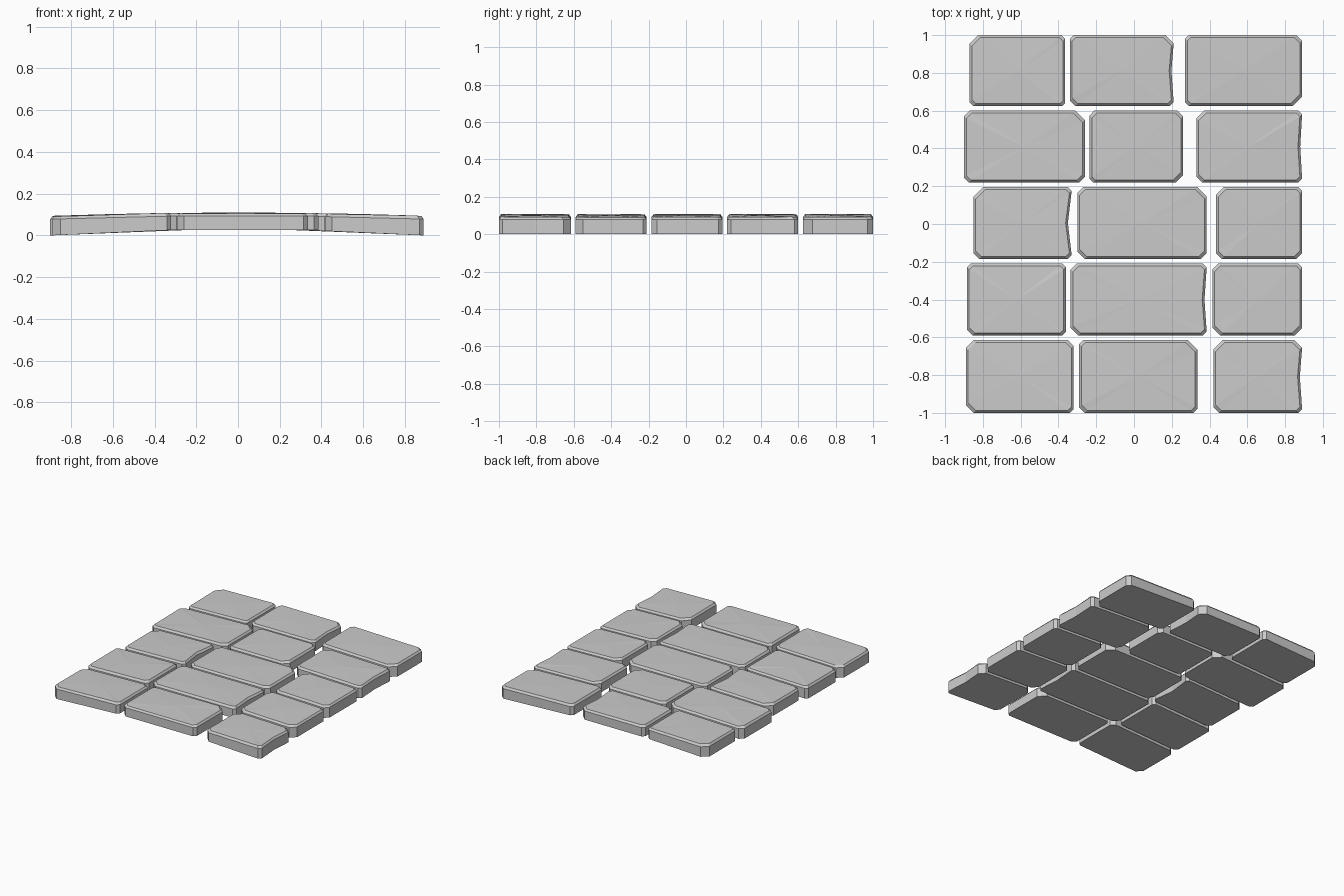
import bpy, bmesh, random

if "Cube" in bpy.data.objects:
    bpy.data.objects.remove(bpy.data.objects["Cube"])
random.seed(4)

# rows, back to front: y range, then stones as
# (x0, x1, right-side notch, corner cuts BL, BR, TR, TL)
ROWS = [
    (0.625, 1.0, [(-.87, -.365, 0, .02, .015, .02, .045),
                  (-.34, .21, .012, .03, .02, .045, .02),
                  (.27, .89, 0, .02, .05, .03, .02)]),
    (0.22, 0.60, [(-.90, -.26, 0, .025, .03, .05, .03),
                  (-.235, .26, 0, .02, .04, .03, .025),
                  (.33, .89, .01, .03, .02, .02, .04)]),
    (-0.185, 0.195, [(-.85, -.33, .02, .03, .02, .02, .05),
                     (-.30, .385, 0, .04, .03, .05, .03),
                     (.435, .89, 0, .03, .03, .02, .04)]),
    (-0.59, -0.21, [(-.885, -.36, 0, .03, .02, .02, .02),
                    (-.335, .385, .012, .04, .02, .02, .03),
                    (.415, .89, 0, .04, .04, .02, .03)]),
    (-1.0, -0.615, [(-.89, -.32, 0, .04, .02, .03, .04),
                    (-.29, .335, 0, .03, .02, .05, .02),
                    (.42, .89, .012, .03, .02, .04, .05)]),
]


def outline(x0, x1, y0, y1, notch, cuts, inset):
    a, b, c, d = cuts
    x0, x1, y0, y1 = x0 + inset, x1 - inset, y0 + inset, y1 - inset
    pts = [(x0, y0 + a), (x0 + a, y0), (x1 - b, y0), (x1, y0 + b)]
    if notch:
        pts.append((x1 - notch, (y0 + y1) / 2))
    return pts + [(x1, y1 - c), (x1 - c, y1), (x0 + d, y1), (x0, y1 - d)]


def stone(name, col, x0, x1, y0, y1, notch, cuts):
    # outer columns slope down from the crown of the path
    def slope(x):
        return 0 if col == 1 else max(0, (abs(x) - 0.33) / 0.56)

    def base(x):
        return 0.025 * (1 - min(1, slope(x)))

    def top(x):
        return 0.107 - 0.014 * slope(x)

    bm = bmesh.new()
    low = outline(x0, x1, y0, y1, notch, cuts, 0)
    rim = outline(x0, x1, y0, y1, notch, cuts, 0.012)
    rings = [
        [bm.verts.new((x, y, base(x))) for x, y in low],
        [bm.verts.new((x, y, top(x) - 0.015)) for x, y in low],
        [bm.verts.new((x, y, top(x) + random.uniform(-.003, .001))) for x, y in rim],
    ]
    n = len(low)
    bm.faces.new(rings[0][::-1])
    for r0, r1 in zip(rings, rings[1:]):
        for i in range(n):
            j = (i + 1) % n
            bm.faces.new((r0[i], r0[j], r1[j], r1[i]))
    # faceted top fanning out from the middle
    cx, cy = (x0 + x1) / 2, (y0 + y1) / 2
    mid = bm.verts.new((cx, cy, top(cx) + 0.002))
    for i in range(n):
        bm.faces.new((rings[2][i], rings[2][(i + 1) % n], mid))
    bmesh.ops.recalc_face_normals(bm, faces=bm.faces[:])
    me = bpy.data.meshes.new(name)
    bm.to_mesh(me)
    bm.free()
    bpy.context.collection.objects.link(bpy.data.objects.new(name, me))


# all paving stones
for r, (y0, y1, stones) in enumerate(ROWS):
    for c, (x0, x1, notch, *cuts) in enumerate(stones):
        stone(f"paving_stone_{r + 1}_{c + 1}", c, x0, x1, y0, y1, notch, cuts)
